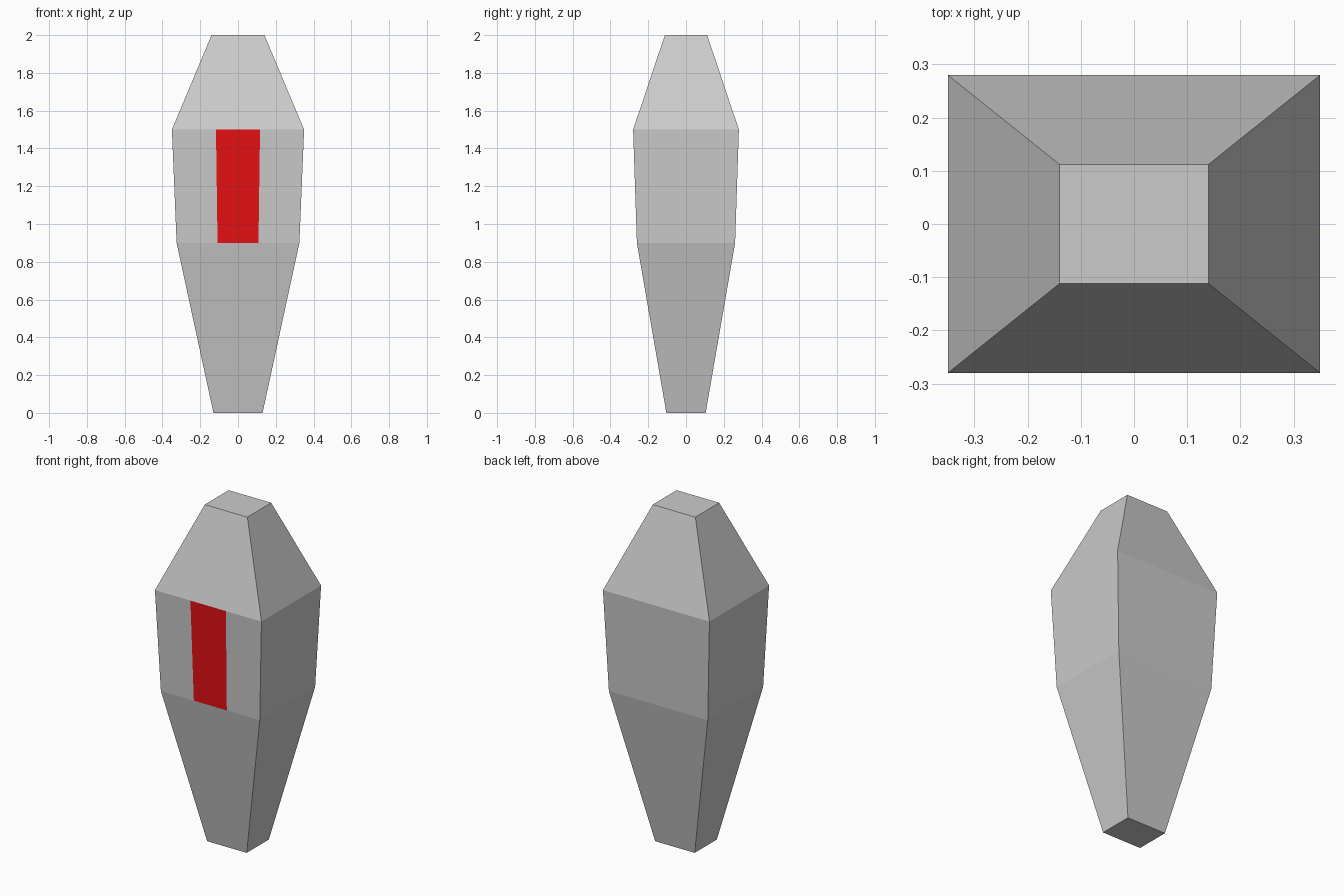
import bpy

if "Cube" in bpy.data.objects:
    bpy.data.objects.remove(bpy.data.objects["Cube"])

# Rings of the tapered body: (height, half width); depth is 0.8 of the width
RINGS = [(0.0, 0.13), (0.9, 0.325), (1.5, 0.35), (2.0, 0.14)]
DEPTH = 0.8


def make_object(name, verts, faces):
    mesh = bpy.data.meshes.new(name)
    mesh.from_pydata(verts, [], faces)
    mesh.update()
    obj = bpy.data.objects.new(name, mesh)
    bpy.context.collection.objects.link(obj)
    return obj


def ring(z, w):
    # Front edge is split in thirds so the stripe shares its borders
    d = w * DEPTH
    return [(-w, -d, z), (-w / 3, -d, z), (w / 3, -d, z),
            (w, -d, z), (w, d, z), (-w, d, z)]


# Body: lofted rings with caps, leaving the stripe's panel open
verts = [v for z, w in RINGS for v in ring(z, w)]
n = 6
faces = [tuple(reversed(range(n))),
         tuple(range(n * (len(RINGS) - 1), n * len(RINGS)))]
stripe_face = None
for level in range(len(RINGS) - 1):
    for i in range(n):
        a, b = level * n + i, level * n + (i + 1) % n
        quad = (a, b, b + n, a + n)
        if (level, i) == (1, 1):
            stripe_face = quad
        else:
            faces.append(quad)
make_object("body", verts, faces)

# Red stripe: middle third of the front's middle band
stripe = make_object("front_stripe", [verts[i] for i in stripe_face], [(0, 1, 2, 3)])
red = bpy.data.materials.new("red")
red.diffuse_color = (0.8, 0.005, 0.007, 1.0)
red.use_nodes = True
red.node_tree.nodes["Principled BSDF"].inputs["Base Color"].default_value = red.diffuse_color
stripe.data.materials.append(red)
